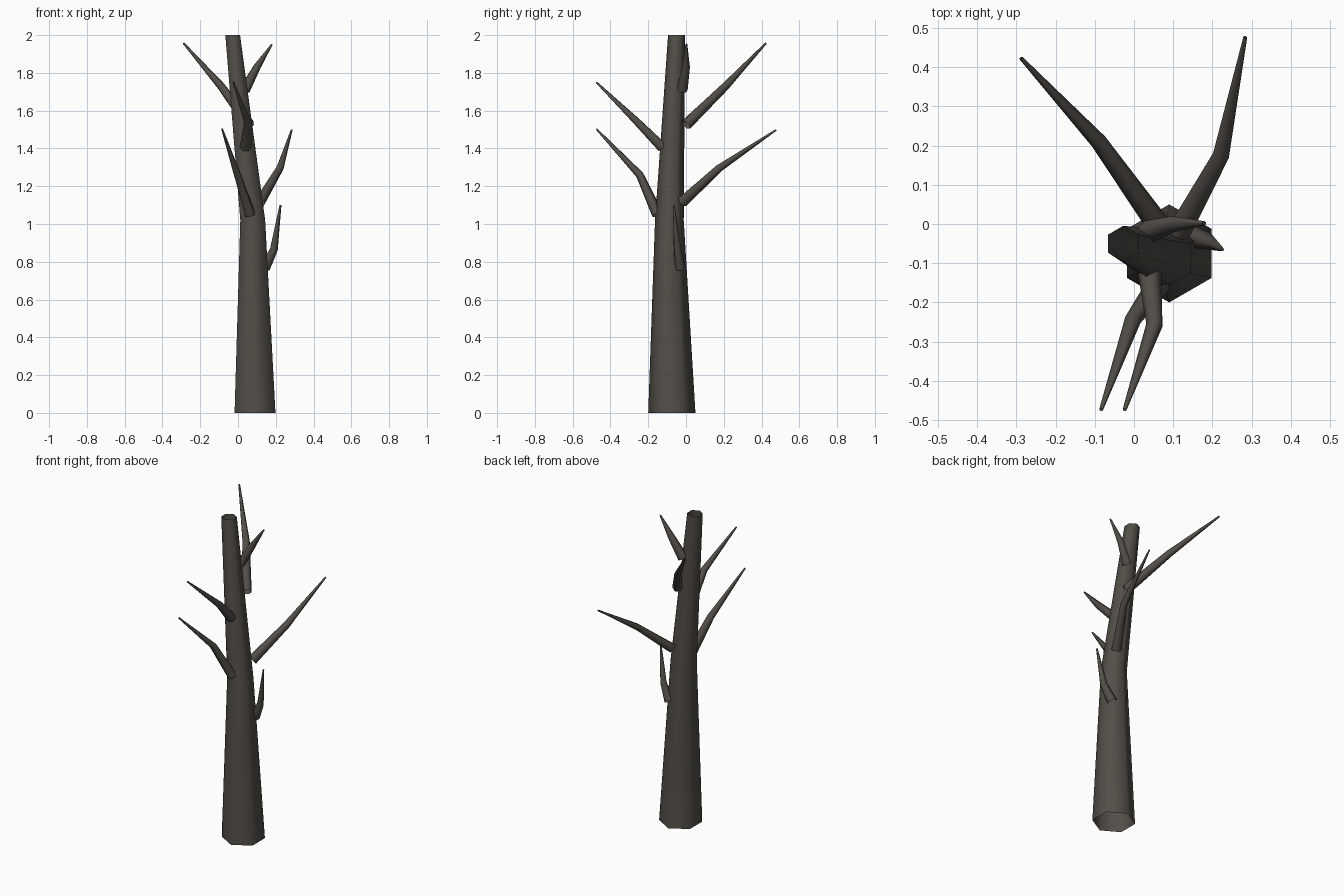
import bpy, bmesh, math
from mathutils import Vector

cube = bpy.data.objects.get("Cube")
if cube:
    bpy.data.objects.remove(cube, do_unlink=True)

SIDES = 6
bark = bpy.data.materials.new("dark_bark")
bark.use_nodes = True
colour = (0.085, 0.076, 0.064, 1)
bark.diffuse_color = colour
bsdf = bark.node_tree.nodes["Principled BSDF"]
bsdf.inputs["Base Color"].default_value = colour
bsdf.inputs["Roughness"].default_value = 0.9


def tube(name, points, radii, level=False):
    """Open six-sided tapered tube through the points."""
    pts = [Vector(p) for p in points]
    bm = bmesh.new()
    rings = []
    for i, (p, r) in enumerate(zip(pts, radii)):
        before, after = pts[max(i - 1, 0)], pts[min(i + 1, len(pts) - 1)]
        axis = Vector((0, 0, 1)) if level else (after - before).normalized()
        u = Vector((0, 1, 0)) if level else axis.cross(Vector((0, 0, 1))).normalized()
        v = axis.cross(u)
        ring = []
        for k in range(SIDES):
            a = math.tau * k / SIDES
            ring.append(bm.verts.new(p + r * (math.cos(a) * u + math.sin(a) * v)))
        rings.append(ring)
    for low, high in zip(rings, rings[1:]):
        for k in range(SIDES):
            n = (k + 1) % SIDES
            bm.faces.new((low[k], low[n], high[n], high[k])).smooth = True
    mesh = bpy.data.meshes.new(name)
    bm.to_mesh(mesh)
    bm.free()
    mesh.materials.append(bark)
    obj = bpy.data.objects.new(name, mesh)
    bpy.context.collection.objects.link(obj)
    return obj


# Trunk: hollow, leaning in its upper half
tube("trunk",
     [(0.09, -0.075, 0), (0.078, -0.088, 1.02), (-0.028, -0.05, 2)],
     [0.125, 0.076, 0.045], level=True)

# Branches: base, elbow and tip
branches = {
    "upper_back_right_branch": [(0.06, 0.0, 1.525), (-0.09, 0.21, 1.73), (-0.288, 0.423, 1.957)],
    "upper_left_branch": [(0.035, -0.02, 1.71), (0.10, 0.0, 1.83), (0.18, 0.002, 1.952)],
    "upper_front_branch": [(0.04, -0.125, 1.405), (0.052, -0.258, 1.54), (-0.024, -0.474, 1.75)],
    "lower_front_branch": [(0.065, -0.15, 1.05), (-0.003, -0.245, 1.26), (-0.084, -0.474, 1.503)],
    "back_left_branch": [(0.115, -0.02, 1.115), (0.222, 0.175, 1.295), (0.284, 0.477, 1.498)],
    "low_left_branch": [(0.14, -0.03, 0.765), (0.19, -0.045, 0.865), (0.225, -0.065, 1.10)],
}
for name, path in branches.items():
    tube(name, path, [0.03, 0.021, 0.005])
